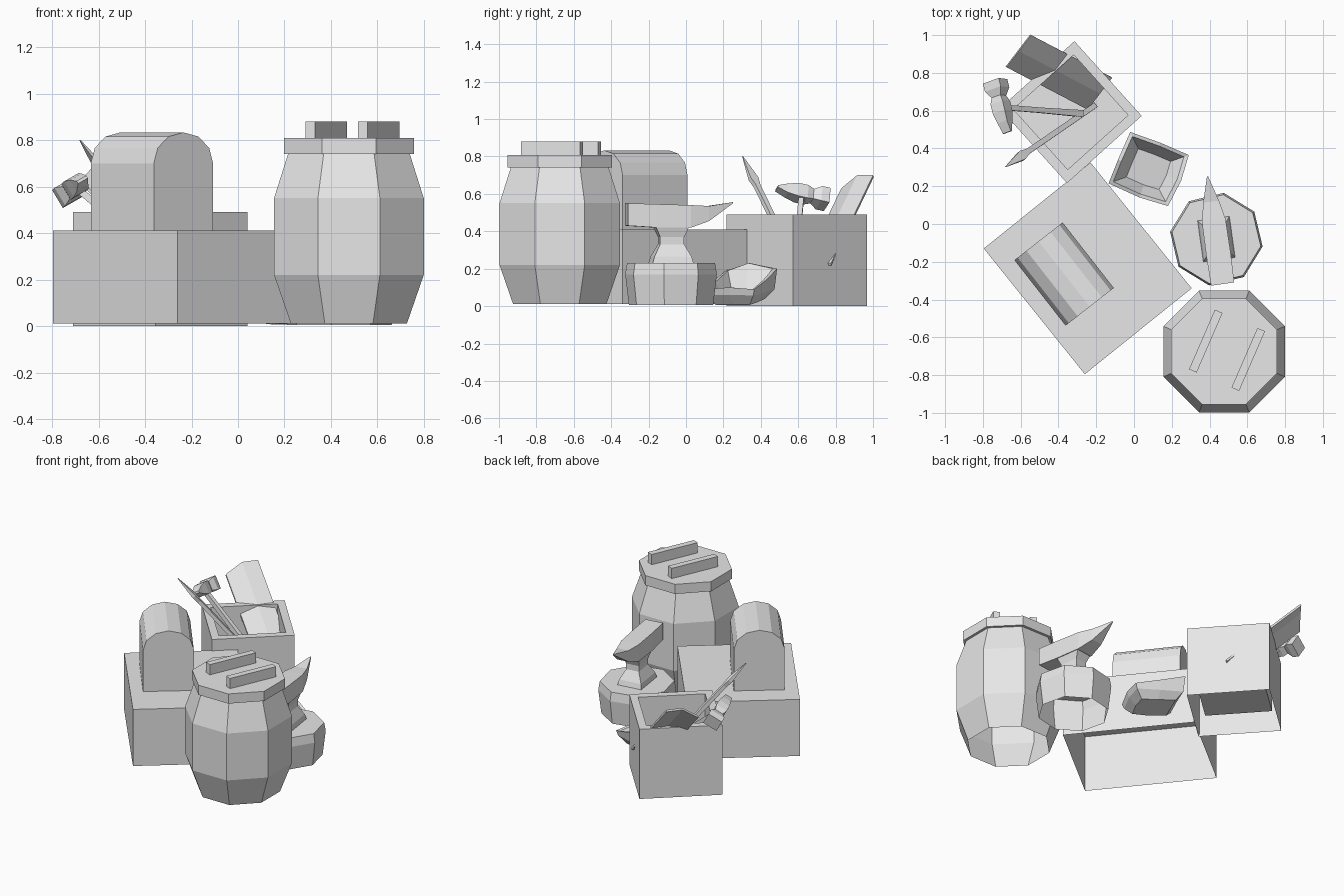
import bpy, bmesh
from math import radians, sin, cos, pi
from mathutils import Vector, Matrix

if "Cube" in bpy.data.objects:
    bpy.data.objects.remove(bpy.data.objects["Cube"], do_unlink=True)

grey = bpy.data.materials.new("plain_grey")
grey.use_nodes = True
GREY = (0.8, 0.8, 0.8, 1)
grey.diffuse_color = GREY
grey.node_tree.nodes["Principled BSDF"].inputs["Base Color"].default_value = GREY


def loft(name, rings, start=True, end=True, at=(0, 0, 0), turn=0):
    """Skin a list of equal-length rings, with optional caps."""
    bm = bmesh.new()
    loops = [[bm.verts.new(p) for p in ring] for ring in rings]
    n = len(loops[0])
    for a, b in zip(loops, loops[1:]):
        for i in range(n):
            j = (i + 1) % n
            bm.faces.new((a[i], a[j], b[j], b[i]))
    if start:
        bm.faces.new(loops[0][::-1])
    if end:
        bm.faces.new(loops[-1])
    bmesh.ops.recalc_face_normals(bm, faces=bm.faces)
    bm.transform(Matrix.Translation(at) @ Matrix.Rotation(radians(turn), 4, 'Z'))
    mesh = bpy.data.meshes.new(name)
    bm.to_mesh(mesh)
    bm.free()
    mesh.materials.append(grey)
    obj = bpy.data.objects.new(name, mesh)
    bpy.context.collection.objects.link(obj)
    return obj


def rect(hx, hy, z):
    return [(-hx, -hy, z), (hx, -hy, z), (hx, hy, z), (-hx, hy, z)]


def octagon(r, z, phase=pi / 8):
    return [(r * cos(phase + k * pi / 4), r * sin(phase + k * pi / 4), z) for k in range(8)]


def rod(name, start, end, sections, side):
    """Rectangular bar from start to end; sections are (t, half width, half depth)."""
    start, end = Vector(start), Vector(end)
    axis = (end - start).normalized()
    v = axis.cross(Vector(side)).normalized()
    u = v.cross(axis)
    rings = []
    for t, hu, hv in sections:
        c = start.lerp(end, t)
        rings.append([c + u * a * hu + v * b * hv
                      for a, b in ((-1, -1), (1, -1), (1, 1), (-1, 1))])
    return loft(name, rings)


# Forge: hollow-bottomed base and arched hood
loft("forge_base", [rect(0.363, 0.427, 0.012), rect(0.363, 0.427, 0.41)],
     start=False, at=(-0.245, -0.235, 0), turn=38.8)
arch = [(0.162, 0.41)]
arch += [(0.162 * cos(k * pi / 6), 0.70 + 0.133 * sin(k * pi / 6)) for k in range(7)]
arch += [(-0.162, 0.41)]
loft("forge_hood", [[(x, y, z) for x, z in arch] for y in (-0.22, 0.22)],
     at=(-0.37, -0.265, 0), turn=38)

# Barrel, lid and lid slats
BARREL = (0.477, -0.675, 0)
FLAT = cos(pi / 8)
loft("barrel_body", [octagon(a / FLAT, z) for a, z in
                     ((0.25, 0.012), (0.322, 0.22), (0.322, 0.55), (0.262, 0.74))],
     start=False, at=BARREL)
loft("barrel_lid", [octagon(0.28 / FLAT, z) for z in (0.74, 0.808)], at=BARREL)
for name, x, y in (("left_lid_slat", 0.605, -0.717), ("right_lid_slat", 0.38, -0.62)):
    loft(name, [rect(0.172, 0.022, z) for z in (0.80, 0.88)], at=(x, y, 0), turn=66.5)

# Stump and anvil
STUMP = (0.436, -0.08, 0)
loft("stump", [octagon(r, z, radians(-9)) for r, z in
               ((0.228, 0.005), (0.248, 0.17), (0.238, 0.23))], start=False, at=STUMP)
loft("anvil_foot", [rect(l, w, z) for l, w, z in
                    ((0.11, 0.085, 0.23), (0.10, 0.078, 0.265), (0.065, 0.045, 0.33),
                     (0.065, 0.045, 0.37), (0.09, 0.06, 0.425))], at=STUMP, turn=98)
head = ((-0.24, 0.062, 0.43, 0.55), (-0.085, 0.065, 0.42, 0.545),
        (0.10, 0.063, 0.42, 0.54), (0.20, 0.042, 0.455, 0.535),
        (0.335, 0.003, 0.55, 0.556))
loft("anvil_head", [[(l, -w, lo), (l, w, lo), (l, w, hi), (l, -w, hi)]
                    for l, w, lo, hi in head], at=STUMP, turn=98)

# Tilted coal scoop: open bowl, high on its right side
rim = [Vector(p) for p in ((-0.135, 0.215, 0.19), (0.03, 0.14, 0.13), (0.18, 0.095, 0.09),
                           (0.25, 0.23, 0.10), (0.29, 0.365, 0.09), (0.14, 0.43, 0.14),
                           (-0.02, 0.487, 0.20), (-0.085, 0.34, 0.23))]
mid = Vector((0.075, 0.29, 0))


def scoop_ring(scale, z=None):
    ring = [mid + (p - mid) * scale for p in rim]
    for r, p in zip(ring, rim):
        r.z = p.z if z is None else z + p.z * 0.3
    return ring


loft("coal_scoop", [scoop_ring(0.68, -0.02), scoop_ring(0.93, 0.03), scoop_ring(1),
                    scoop_ring(0.88), scoop_ring(0.55, 0.0)])

# Tool crate: walls, rim and raised floor
loft("tool_crate", [rect(0.266, 0.266, 0), rect(0.266, 0.266, 0.49),
                    rect(0.215, 0.215, 0.49), rect(0.215, 0.215, 0.12)],
     start=False, at=(-0.335, 0.592, 0), turn=42)

# Folded metal sheet leaning in the crate
sheet = [Vector(p) for p in ((-0.545, 1.0, 0.70), (-0.61, 0.915, 0.70), (-0.675, 0.83, 0.63))]
slide = Vector((0.43, -0.225, -0.47))
thick = Vector((-0.005, 0.003, -0.012))
outline = sheet + [p + thick for p in reversed(sheet)]
loft("leaning_sheet", [outline, [p + slide for p in outline]])

# Hammer
rod("hammer_handle", (-0.72, 0.62, 0.615), (-0.28, 0.585, 0.25),
    ((0, 0.014, 0.014), (0.5, 0.014, 0.016), (1, 0.018, 0.02)), (0, 1, 0))
rod("hammer_head", (-0.735, 0.755, 0.57), (-0.67, 0.485, 0.63),
    ((0, 0.05, 0.045), (0.16, 0.05, 0.045), (0.3, 0.028, 0.03), (0.42, 0.038, 0.04),
     (0.6, 0.038, 0.04), (0.8, 0.03, 0.028), (1, 0.025, 0.006)), (1, 0, 0.6))

# Pointed file
rod("file", (-0.68, 0.303, 0.80), (-0.21, 0.625, 0.14),
    ((0, 0.002, 0.002), (0.18, 0.026, 0.012), (0.24, 0.015, 0.012),
     (1, 0.014, 0.014)), (0.6, -0.8, 0))
